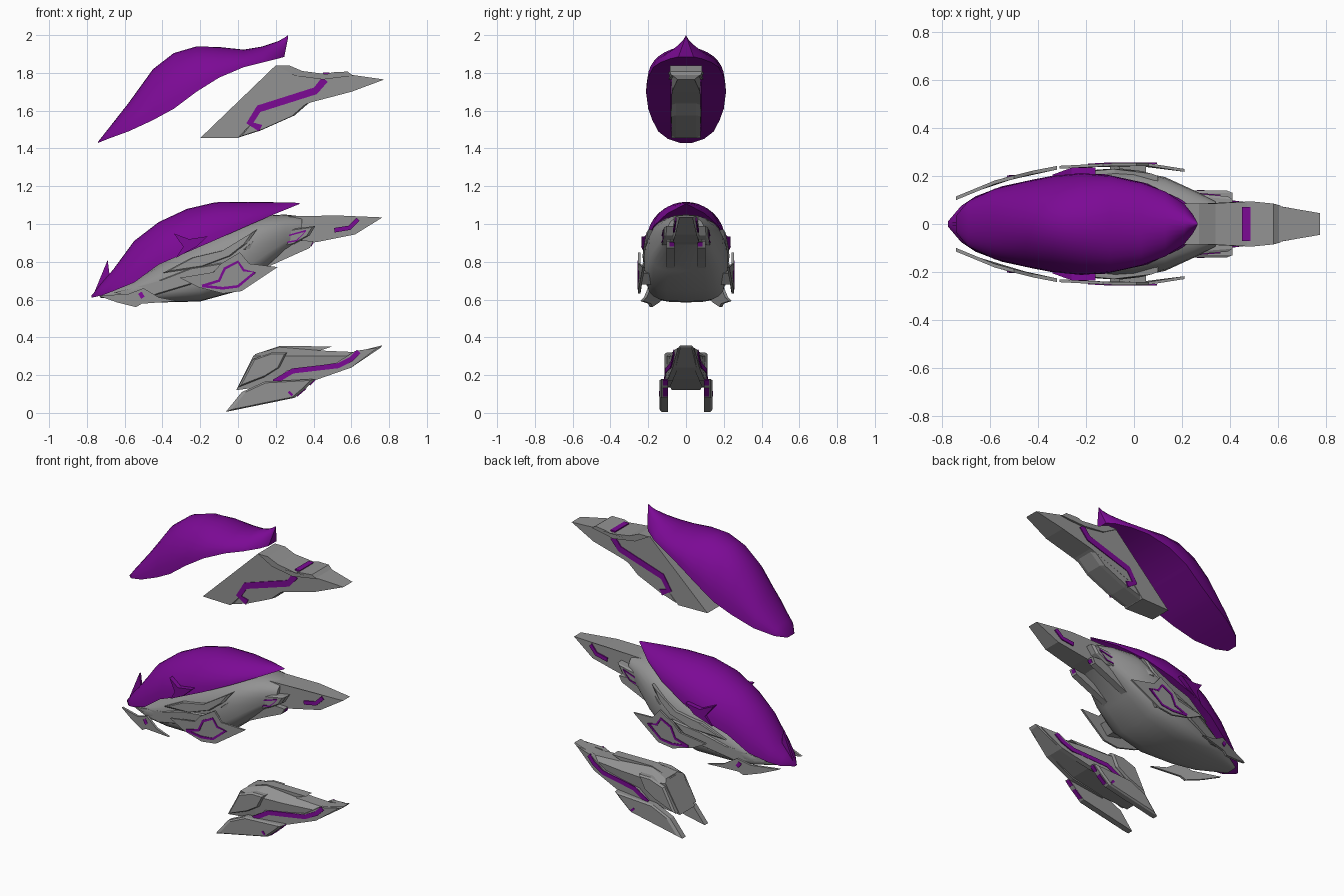
import bpy, bmesh, math
from mathutils import Vector

old = bpy.data.objects.get("Cube")
if old:
    bpy.data.objects.remove(old, do_unlink=True)


def material(name, rgb):
    mat = bpy.data.materials.new(name)
    mat.use_nodes = True
    colour = (*rgb, 1)
    mat.diffuse_color = colour
    mat.node_tree.nodes["Principled BSDF"].inputs["Base Color"].default_value = colour
    return mat


GREY = material("hull grey", (.29, .29, .29))
PURPLE = material("armour purple", (.2, .003, .3))


def lerp(table, x):
    """Piecewise linear lookup; a plain number is constant."""
    if isinstance(table, (int, float)):
        return table
    if x <= table[0][0]:
        return table[0][1]
    for (xa, ya), (xb, yb) in zip(table, table[1:]):
        if x <= xb:
            return ya + (yb - ya) * (x - xa) / (xb - xa)
    return table[-1][1]


def loft(name, rings, mat, smooth=False, mirror=False):
    """Skin a list of equal-length closed point rings and cap the ends."""
    bm = bmesh.new()
    rows = [[bm.verts.new(p) for p in ring] for ring in rings]
    count = len(rows[0])
    for a, b in zip(rows, rows[1:]):
        for i in range(count):
            j = (i + 1) % count
            bm.faces.new((a[i], a[j], b[j], b[i]))
    bm.faces.new(rows[0])
    bm.faces.new(rows[-1])
    bmesh.ops.recalc_face_normals(bm, faces=bm.faces)
    mesh = bpy.data.meshes.new(name)
    bm.to_mesh(mesh)
    bm.free()
    mesh.materials.append(mat)
    if smooth:
        mesh.polygons.foreach_set("use_smooth", [True] * len(mesh.polygons))
        mesh.set_sharp_from_angle(angle=math.radians(40))
    obj = bpy.data.objects.new(name, mesh)
    bpy.context.collection.objects.link(obj)
    if mirror:
        mod = obj.modifiers.new("Mirror", 'MIRROR')
        mod.use_axis = (False, True, False)
        mod.use_mirror_merge = False


def plate(name, outline, outer, depth=None, mat=GREY, chamfer=0):
    """Side outline extruded in y: full width, or a mirrored pair of given depth."""
    cx = sum(p[0] for p in outline) / len(outline)
    cz = sum(p[1] for p in outline) / len(outline)

    def ring(sign, inset, shrink=1):
        return [(cx + (x - cx) * shrink, sign * (lerp(outer, x) - inset), cz + (z - cz) * shrink)
                for x, z in outline]
    rings = [ring(1, 0, .88 if chamfer else 1)]
    if chamfer:
        rings.append(ring(1, chamfer))
    if depth is not None:
        rings.append(ring(1, depth))
    else:
        rings += [ring(-1, chamfer)] + ([ring(-1, 0, .88)] if chamfer else [])
    loft(name, rings, mat, mirror=depth is not None)


def stripe(name, path, y, width=.03):
    """Thin painted band following a side path on both flanks."""
    pts = [Vector(p) for p in path]
    rings = []
    for i, p in enumerate(pts):
        way = (pts[min(i + 1, len(pts) - 1)] - pts[max(i - 1, 0)]).normalized()
        n = Vector((-way.y, way.x)) * width / 2
        a, b, s = p + n, p - n, lerp(y, p.x)
        rings.append([(a.x, s - .004, a.y), (a.x, s + .003, a.y),
                      (b.x, s + .003, b.y), (b.x, s - .004, b.y)])
    loft(name, rings, PURPLE, mirror=True)


def canopy(name, stations):
    """Arched shell, closed below, from stations of x, rim height, crown height, half width."""
    rings = []
    for x, rim, crown, half in stations:
        power = 1 + max(0, x) * 3
        angles = [math.pi * i / 16 for i in range(17)]
        rings.append([(x, half * math.cos(a), rim + (crown - rim) * max(0, math.sin(a)) ** power)
                      for a in angles])
    loft(name, rings, PURPLE, smooth=True)


# Upper craft: long arched canopy
canopy("upper_canopy", [
    (-.74, 1.43, 1.437, .035), (-.69, 1.45, 1.5, .095), (-.58, 1.49, 1.64, .147),
    (-.45, 1.55, 1.82, .178), (-.34, 1.61, 1.905, .2), (-.22, 1.7, 1.94, .212),
    (-.1, 1.775, 1.937, .202), (.03, 1.83, 1.923, .172), (.13, 1.855, 1.94, .135),
    (.21, 1.875, 1.967, .083), (.245, 1.885, 1.985, .04), (.265, 1.985, 2, .004)])

# Upper craft: wedge body, keel and collar
upper_side = [(-.2, .07), (.1, .08), (.6, .075), (.775, .045)]
plate("upper_body", [(-.2, 1.455), (.2, 1.84), (.27, 1.835), (.32, 1.8), (.48, 1.78), (.6, 1.79),
                     (.775, 1.765), (.6, 1.7), (.39, 1.645), (.06, 1.52), (0, 1.455)], upper_side)
plate("upper_keel", [(0, 1.457), (.05, 1.52), (.38, 1.645), (.3, 1.575), (.12, 1.495)],
      .077, chamfer=.025)
plate("upper_collar", [(.2, 1.84), (.27, 1.84), (.34, 1.81), (.47, 1.793), (.5, 1.803), (.58, 1.807),
                       (.61, 1.785), (.45, 1.765), (.3, 1.785)], [(.4, .086), (.45, .093), (.55, .093), (.61, .077)])
plate("collar_band", [(.45, 1.78), (.45, 1.803), (.485, 1.803), (.485, 1.78)], .07, mat=PURPLE)
stripe("upper_stripe", [(.12, 1.507), (.063, 1.535), (.11, 1.61), (.41, 1.705), (.46, 1.765)],
       .08, .038)

# Middle craft: canopy with nose spike and side fins
canopy("middle_canopy", [
    (-.775, .61, .622, .01), (-.72, .622, .69, .075), (-.66, .645, .76, .115),
    (-.55, .69, .91, .157), (-.42, .785, 1.01, .185), (-.27, .85, 1.08, .214),
    (-.12, .915, 1.115, .207), (.05, .99, 1.117, .17), (.2, 1.055, 1.115, .1),
    (.326, 1.106, 1.112, .004)])
plate("nose_spike", [(-.77, .615), (-.69, .81), (-.68, .73), (-.66, .65)], .008, mat=PURPLE)
plate("canopy_side_fin", [(-.34, .95), (-.26, .92), (-.16, .935), (-.22, .88), (-.33, .82), (-.29, .88)],
      [(-.34, .205), (-.25, .238), (-.16, .235)], .03, PURPLE)

# Middle craft: hull with a rounded back and a broad flat belly
rings = []
for x, low, high, half in [
        (-.73, .61, .63, .04), (-.55, .59, .7, .13), (-.4, .585, .8, .175), (-.2, .59, .93, .212),
        (0, .645, 1.01, .222), (.13, .75, 1.045, .195), (.25, .855, 1.05, .14), (.34, .9, 1.04, .095)]:
    ring = []
    for i in range(24):
        c, s = math.cos(math.tau * i / 24), math.sin(math.tau * i / 24)
        power = .85 if s > 0 else .55
        ring.append((x, half * math.copysign(abs(c) ** power, c),
                     (low + high) / 2 + (high - low) / 2 * math.copysign(abs(s) ** power, s)))
    rings.append(ring)
loft("middle_hull", rings, GREY, smooth=True)

# Middle craft: layered flank panels
flank = [(-.66, .1), (-.4, .185), (-.2, .224), (0, .232), (.12, .205), (.3, .14)]
plate("lower_flank_panel", [(-.66, .635), (-.42, .7), (-.24, .77), (-.05, .8), (-.12, .74),
                            (-.25, .68), (-.45, .62)], flank, .03, chamfer=.01)
plate("upper_flank_panel", [(-.4, .74), (-.25, .82), (-.08, .86), (.1, .97), (.05, .9),
                            (-.04, .83), (-.2, .77)], flank, .03, chamfer=.01)
plate("rear_flank_panel", [(.02, .86), (.1, .93), (.2, 1.0), (.26, 1.01), (.2, .93), (.12, .86)],
      [(0, .225), (.12, .185), (.26, .115)], .03, chamfer=.01)

# Middle craft: floating side blades and front mandibles
blade = [(-.74, .115), (-.57, .185), (-.35, .24), (-.1, .253), (.11, .253), (.215, .228)]
plate("side_blade", [(-.31, .715), (-.13, .745), (-.09, .79), (.01, .85), (.06, .79), (.21, .772),
                     (.02, .645), (-.08, .632), (-.21, .665)], blade, .012)
plate("blade_link", [(-.1, .7), (-.06, .76), (.05, .74), (0, .68)], .245, .07)
plate("mandible", [(-.74, .62), (-.64, .585), (-.54, .56), (-.51, .578), (-.32, .592), (-.42, .612),
                   (-.5, .66), (-.58, .63)], blade, .015)
stripe("blade_mark", [(-.19, .672), (-.1, .7), (-.07, .765), (.0, .8), (.03, .755), (.09, .745),
                      (.0, .67), (-.08, .66), (-.19, .672)], blade, .014)
stripe("mandible_mark", [(-.52, .636), (-.503, .61)], blade, .022)

# Middle craft: tail, pods and prongs
tail_side = [(.4, .07), (.6, .06), (.765, .035)]
pod_side = [(.15, .135), (.41, .115)]
plate("middle_tail", [(.15, .87), (.2, 1.04), (.53, 1.045), (.765, 1.035), (.62, .945), (.42, .905)],
      tail_side)
plate("tail_pod", [(.06, .86), (.15, .93), (.3, .975), (.41, .99), (.38, .94), (.3, .895), (.12, .85)],
      pod_side, .06, chamfer=.012)
stripe("pod_mark", [(.15, .885), (.2, .92), (.36, .965), (.31, .912), (.15, .885)], pod_side, .008)
plate("tail_prong", [(.04, .73), (.12, .755), (.25, .815), (.38, .873), (.4, .91), (.15, .92)],
      .104, .042)
stripe("tail_mark", [(.51, .967), (.59, .98), (.635, 1.025)], tail_side, .024)

# Lower craft: faceted body, each station given as bottom, shoulder and roof points
stations = [
    ((-.01, .12, .075), (.08, .3, .09), (.1, .315, .06)),
    ((.2, .15, .09), (.16, .3, .108), (.22, .348, .03)),
    ((.4, .18, .08), (.4, .3, .09), (.44, .33, .04)),
    ((.6, .24, .055), (.62, .3, .06), (.62, .322, .04)),
    ((.755, .345, .03), (.76, .352, .035), (.765, .358, .03))]
loft("lower_body", [[(x, y, z) for x, z, y in st] + [(x, -y, z) for x, z, y in reversed(st)]
                    for st in stations], GREY)
plate("lower_roof_fin", [(.09, .31), (.22, .354), (.5, .352), (.42, .325), (.2, .31)], .03)

# Lower craft: flank panels, skids and stripes
lower_side = [(.18, .115), (.4, .1), (.62, .068), (.76, .038)]
plate("lower_cheek", [(0, .135), (.08, .285), (.18, .32), (.26, .32), (.22, .24), (.14, .19)],
      .114, .04, chamfer=.012)
plate("lower_flank", [(.16, .14), (.26, .225), (.52, .265), (.62, .328), (.74, .345), (.6, .24), (.4, .17)],
      lower_side, .03)
stripe("lower_stripe", [(.19, .163), (.29, .222), (.53, .25), (.6, .285), (.64, .325)], lower_side, .027)
plate("lower_skid", [(-.065, .005), (.02, .11), (.14, .165), (.41, .18), (.37, .14), (.3, .08)],
      .14, .045, chamfer=.01)
stripe("skid_mark", [(.268, .112), (.288, .092)], .139, .014)

# Purple inlays on the rear edges of the skids and prongs
for name, (xa, za), (xb, zb), outer in [
        ("lower_skid_inlay", (.31, .089), (.36, .131), .122),
        ("upper_skid_inlay", (.378, .148), (.407, .177), .122),
        ("prong_inlay", (.385, .884), (.396, .904), .087)]:
    plate(name, [(xa, za), (xb, zb), (xb + .004, zb - .003), (xa + .004, za - .003)],
          outer, .026, PURPLE)
